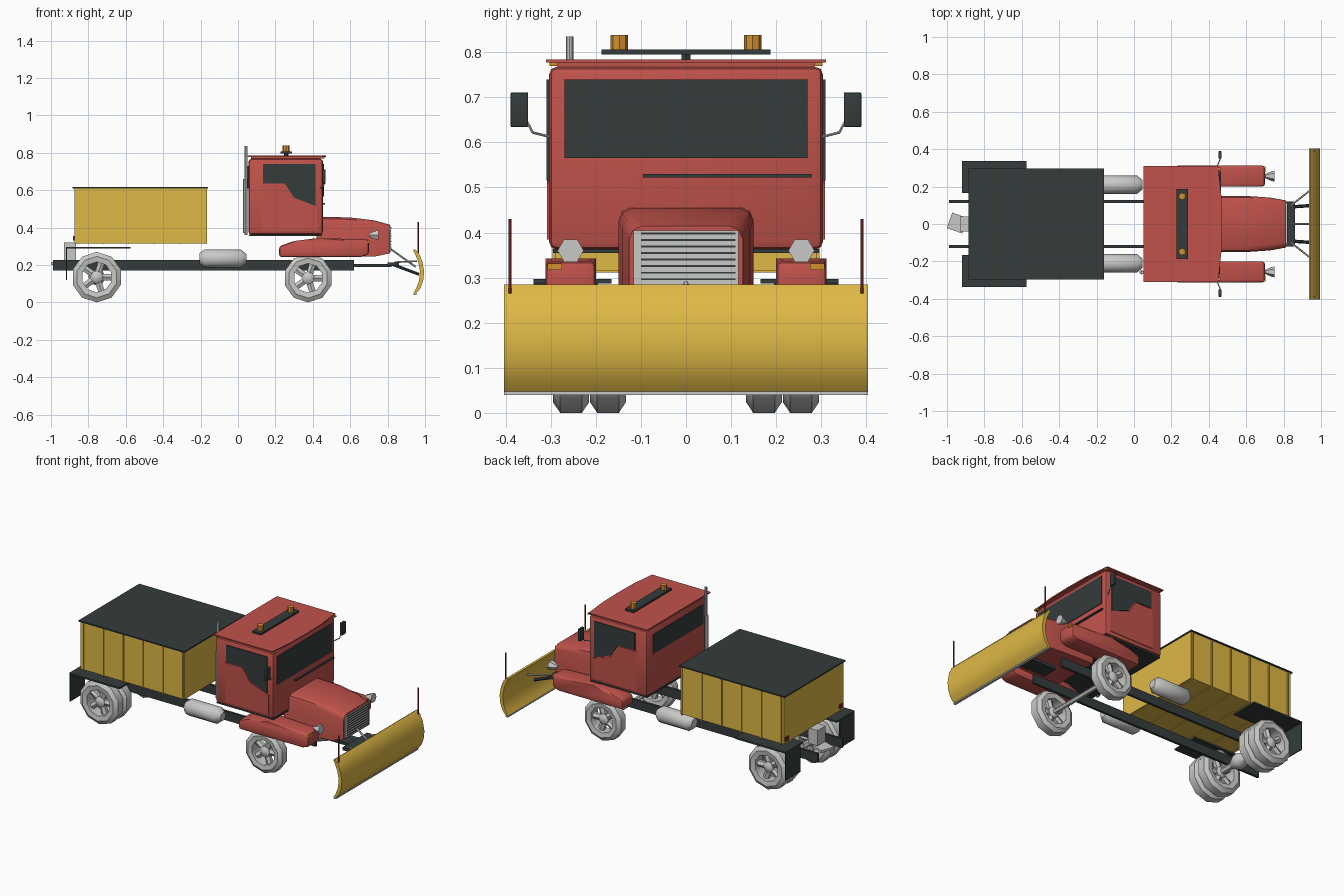
import bpy, bmesh, math
from mathutils import Vector

cube = bpy.data.objects.get("Cube")
if cube:
    bpy.data.objects.remove(cube, do_unlink=True)


def material(name, r, g, b):
    m = bpy.data.materials.new(name)
    m.use_nodes = True
    m.diffuse_color = (r, g, b, 1)
    m.node_tree.nodes["Principled BSDF"].inputs["Base Color"].default_value = (r, g, b, 1)
    return m


RED = material("cab red", 0.53, 0.085, 0.07)
YELLOW = material("plow yellow", 0.74, 0.48, 0.06)
DARK = material("dark grey", 0.035, 0.045, 0.045)
GREY = material("light grey", 0.58, 0.58, 0.57)
AMBER = material("amber", 0.65, 0.28, 0.03)
MARKER = material("marker red", 0.22, 0.025, 0.02)


def loft(name, sections, mat, bevel=0, closed=False, segments=2):
    """Skin a row of matching point loops, capped unless closed."""
    bm = bmesh.new()
    rings = [[bm.verts.new(p) for p in s] for s in sections]
    n = len(rings[0])
    pairs = list(zip(rings, rings[1:]))
    if closed:
        pairs.append((rings[-1], rings[0]))
    else:
        bm.faces.new(rings[0])
        bm.faces.new(rings[-1])
    for a, b in pairs:
        for i in range(n):
            j = (i + 1) % n
            bm.faces.new((a[i], a[j], b[j], b[i]))
    if bevel:
        bmesh.ops.bevel(bm, geom=bm.edges[:], offset=bevel, segments=segments,
                        profile=0.5, affect="EDGES")
    bmesh.ops.recalc_face_normals(bm, faces=bm.faces[:])
    mesh = bpy.data.meshes.new(name)
    bm.to_mesh(mesh)
    bm.free()
    mesh.materials.append(mat)
    mesh.shade_smooth()
    mesh.set_sharp_from_angle(angle=math.radians(42))
    ob = bpy.data.objects.new(name, mesh)
    bpy.context.scene.collection.objects.link(ob)
    return ob


def prism_y(name, pts, y0, y1, mat, bevel=0):
    return loft(name, [[(x, y, z) for x, z in pts] for y in (y0, y1)], mat, bevel)


def box(name, x, y, z, mat, bevel=0):
    pts = [(x[0], z[0]), (x[1], z[0]), (x[1], z[1]), (x[0], z[1])]
    return prism_y(name, pts, y[0], y[1], mat, bevel)


def tube(name, a, b, stations, sides, mat, closed=False, turn=0):
    """Rings round the line a-b; stations are (fraction, radius)."""
    a, b = Vector(a), Vector(b)
    q = (b - a).to_track_quat("Z", "Y")
    rings = []
    for t, r in stations:
        angles = [turn + math.tau * i / sides for i in range(sides)]
        rings.append([a.lerp(b, t) + q @ Vector((r * math.cos(k), r * math.sin(k), 0))
                      for k in angles])
    return loft(name, rings, mat, closed=closed)


def rod(name, a, b, r, mat, sides=6, turn=0):
    return tube(name, a, b, [(0, r), (1, r)], sides, mat, turn=turn)


def wheel(name, x, y, r):
    w = 0.04
    profile = [(0.06, 0.6), (0, 0.82), (0.2, 1), (0.8, 1), (1, 0.82), (0.94, 0.6)]
    tube(name + "_tyre", (x, y - w, r), (x, y + w, r),
         [(t, k * r) for t, k in profile], 10, GREY, True, math.pi / 2)
    tube(name + "_hub", (x, y - 0.03, r), (x, y + 0.03, r),
         [(0, 0.018), (0.2, 0.034), (0.8, 0.034), (1, 0.018)], 8, GREY)
    for i in range(5):
        k = math.tau * i / 5
        rod(name + "_spoke", (x, y, r),
            (x + 0.65 * r * math.cos(k), y, r + 0.65 * r * math.sin(k)), 0.02, GREY)


# Hopper with ribs and a dark cover
box("hopper", (-0.875, -0.165), (-0.29, 0.29), (0.315, 0.608), YELLOW)
for i in range(6):
    x = -0.86 + i * 0.136
    box("hopper_rib", (x, x + 0.008), (-0.296, 0.296), (0.311, 0.606), YELLOW)
box("hopper_cover", (-0.885, -0.16), (-0.297, 0.297), (0.608, 0.616), DARK)

# Cab, roof and glass
box("cab", (0.055, 0.455), (-0.304, 0.304), (0.362, 0.768), RED, 0.018)
roof = [(0.05, -0.31), (0.45, -0.31), (0.467, -0.15), (0.47, 0), (0.467, 0.15),
        (0.45, 0.31), (0.05, 0.31)]
loft("roof", [[(x, y, z) for x, y in roof] for z in (0.777, 0.784)], RED)
box("roof_seal", (0.07, 0.44), (-0.285, 0.285), (0.765, 0.778), RED)
box("windscreen", (0.453, 0.459), (-0.27, 0.27), (0.565, 0.74), DARK)
box("rear_window", (0.051, 0.057), (-0.245, 0.245), (0.61, 0.73), DARK)
box("cowl_slot", (0.453, 0.465), (-0.095, 0.28), (0.522, 0.53), DARK)
box("cab_floor", (0.06, 0.45), (-0.295, 0.295), (0.355, 0.364), DARK)
side_glass = [(0.135, 0.74), (0.415, 0.74), (0.415, 0.515), (0.3, 0.56),
              (0.25, 0.635), (0.135, 0.635)]
door = [(0.125, 0.385), (0.425, 0.385), (0.425, 0.51), (0.3, 0.55),
        (0.245, 0.63), (0.125, 0.63)]

# Light bar and exhaust stack
box("light_bar", (0.228, 0.288), (-0.187, 0.187), (0.795, 0.806), DARK)
rod("light_bar_post", (0.258, 0, 0.78), (0.258, 0, 0.8), 0.012, DARK)
rod("exhaust_stack", (0.044, -0.258, 0.36), (0.044, -0.258, 0.835), 0.008, GREY, 8)
rod("exhaust_muffler", (0.04, -0.258, 0.37), (0.04, -0.258, 0.66), 0.012, GREY, 8)

# Hood and slatted grille
hood = []
for x, w, top, low in [(0.42, 0.15, 0.458, 0.25), (0.6, 0.15, 0.454, 0.245),
                       (0.73, 0.141, 0.438, 0.245), (0.812, 0.126, 0.415, 0.262)]:
    half = [(w, low), (w, top - 0.03), (w - 0.008, top - 0.01), (w - 0.03, top)]
    loop = half + [(-y, z) for y, z in reversed(half)]
    hood.append([(x, y, z) for y, z in loop])
loft("hood", hood, RED)
box("grille", (0.81, 0.817), (-0.117, 0.117), (0.27, 0.405), GREY)
for i in range(9):
    z = 0.28 + i * 0.0145
    box("grille_slat", (0.816, 0.82), (-0.1, 0.11), (z, z + 0.004), DARK)

# Parts that repeat on both sides
fender = [(0.22, 0.242), (0.22, 0.3), (0.3, 0.328), (0.42, 0.343), (0.7, 0.337),
          (0.7, 0.258), (0.66, 0.242)]
for s, side in ((1, "left"), (-1, "right")):
    def pair(a, b):
        return tuple(sorted((s * a, s * b)))

    prism_y(side + "_door", door, s * 0.302, s * 0.308, RED)
    prism_y(side + "_window", side_glass, s * 0.302, s * 0.309, DARK)
    prism_y(side + "_front_fender", fender, s * 0.2, s * 0.312, RED, 0.014)
    box(side + "_turn_signal", (0.695, 0.704), pair(0.275, 0.307), (0.317, 0.331), AMBER)
    tube(side + "_headlight", (0.7, s * 0.256, 0.36), (0.75, s * 0.256, 0.36),
         [(0, 0.01), (0.7, 0.026), (1, 0.029)], 6, GREY)
    box(side + "_roof_marker", (0.44, 0.462), pair(0.285, 0.303), (0.769, 0.777), AMBER)
    rod(side + "_beacon", (0.257, s * 0.148, 0.806), (0.257, s * 0.148, 0.838),
        0.019, AMBER, 8)
    box(side + "_mirror", (0.452, 0.468), pair(0.35, 0.389), (0.634, 0.711), DARK, 0.003)
    elbow = (0.458, s * 0.34, 0.622)
    rod(side + "_mirror_arm", (0.44, s * 0.3, 0.612), elbow, 0.003, GREY)
    rod(side + "_mirror_stay", elbow, (0.46, s * 0.355, 0.65), 0.003, GREY)

    # Chassis, tanks and rear fenders
    box(side + "_frame_rail", (-0.99, 0.62), pair(0.112, 0.127), (0.17, 0.226), DARK)
    tube(side + "_fuel_tank", (-0.205, s * 0.21, 0.235), (0.045, s * 0.21, 0.235),
         [(0, 0.03), (0.1, 0.05), (0.88, 0.05), (1, 0.025)], 10, GREY)
    box(side + "_rear_fender", (-0.92, -0.575), pair(0.165, 0.338), (0.287, 0.297), DARK)
    box(side + "_mudflap", (-0.92, -0.914), pair(0.195, 0.338), (0.12, 0.29), DARK)
    box(side + "_tail_light", (-0.882, -0.874), pair(0.25, 0.28), (0.33, 0.355), MARKER)

    # Wheels
    wheel(side + "_front_wheel", 0.375, s * 0.255, 0.13)
    wheel(side + "_rear_outer_wheel", -0.755, s * 0.255, 0.135)
    wheel(side + "_rear_inner_wheel", -0.755, s * 0.173, 0.135)

    # Plow guides and linkage arms
    rod(side + "_plow_guide", (0.963, s * 0.39, 0.265), (0.963, s * 0.39, 0.43),
        0.004, MARKER)
    rod(side + "_plow_arm", (0.82, s * 0.09, 0.205), (0.968, s * 0.1, 0.15), 0.009, DARK)
    rod(side + "_plow_cylinder", (0.84, s * 0.1, 0.215), (0.955, s * 0.19, 0.22),
        0.005, GREY)

# Axles
rod("front_axle", (0.375, -0.25, 0.13), (0.375, 0.25, 0.13), 0.014, GREY)
rod("rear_axle", (-0.755, -0.25, 0.135), (-0.755, 0.25, 0.135), 0.018, GREY)
tube("differential", (-0.755, -0.06, 0.135), (-0.755, 0.06, 0.135),
     [(0, 0.02), (0.35, 0.045), (0.65, 0.045), (1, 0.02)], 8, GREY)

# Spreader at the back
box("spreader_chute", (-0.93, -0.865), (-0.04, 0.04), (0.225, 0.32), GREY)
rod("spinner", (-0.945, 0.005, 0.2), (-0.945, 0.005, 0.215), 0.062, GREY, 4, 0.45)

# Plow blade, curved, with a cutting edge and mount
front = [(0.945, 0.285), (0.968, 0.26), (0.985, 0.22), (0.995, 0.165),
         (0.99, 0.115), (0.975, 0.075), (0.95, 0.045)]
back = [(x - 0.022, z) for x, z in reversed(front[1:-1])]
blade = front + [(0.938, 0.05)] + back + [(0.936, 0.28)]
prism_y("plow_blade", blade, -0.404, 0.404, YELLOW)
box("plow_cutting_edge", (0.938, 0.954), (-0.404, 0.404), (0.04, 0.047), GREY)
box("plow_mount", (0.8, 0.86), (-0.12, 0.12), (0.195, 0.212), DARK)
box("plow_hitch", (0.6, 0.82), (-0.05, 0.05), (0.19, 0.206), DARK)
rod("plow_lift", (0.81, 0, 0.29), (0.95, 0, 0.19), 0.006, GREY)
